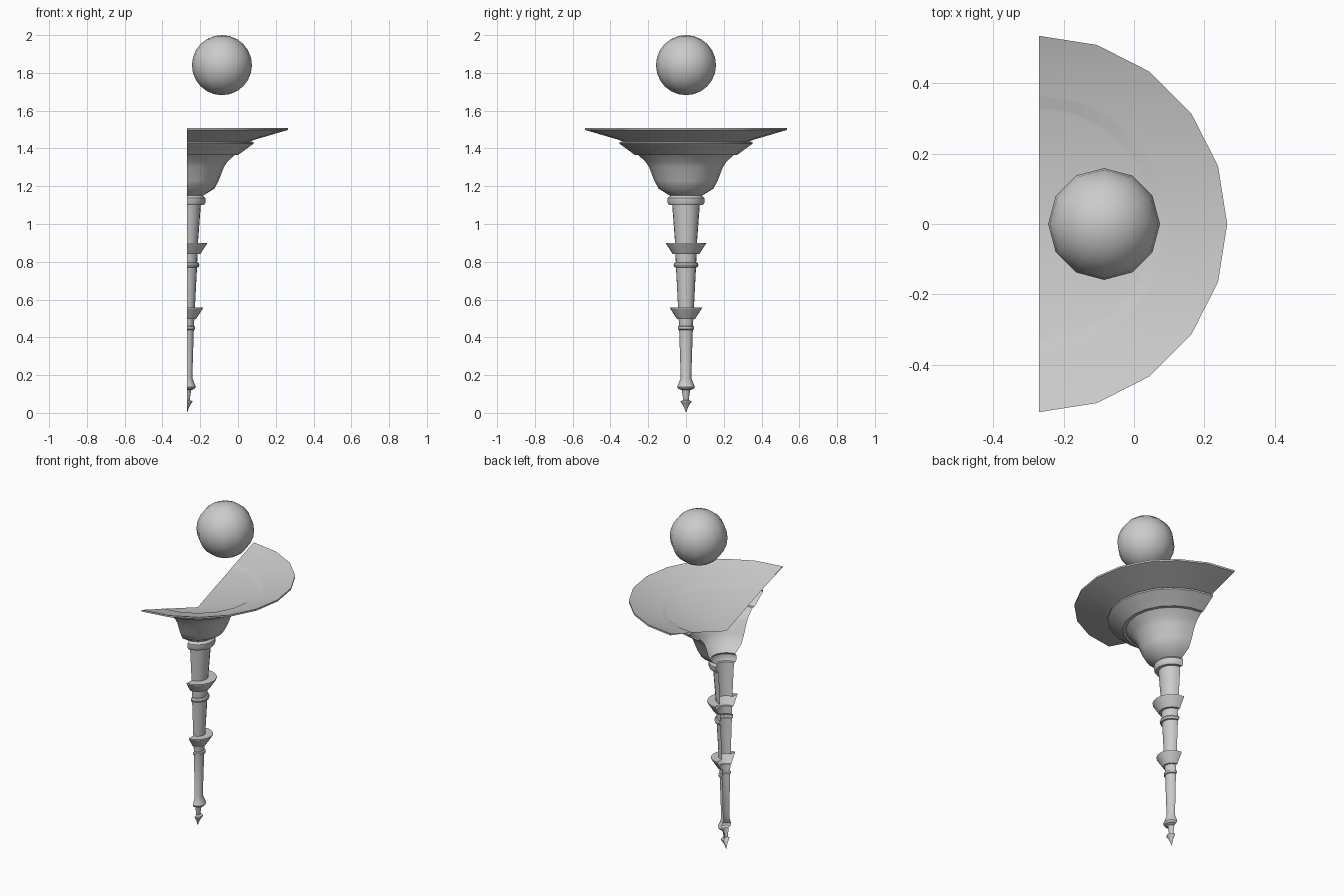
import bpy, bmesh, math

if "Cube" in bpy.data.objects:
    bpy.data.objects.remove(bpy.data.objects["Cube"])

AXIS_X = -0.27   # wall plane, axis of the half-turned body


def half_lathe(name, profile, steps=10):
    """Revolve (radius, z) points through the half circle facing +x; the wall side stays open."""
    bm = bmesh.new()
    verts = [bm.verts.new((0, -r, z)) for r, z in profile]
    edges = [bm.edges.new(pair) for pair in zip(verts, verts[1:])]
    bmesh.ops.spin(bm, geom=verts + edges, cent=(0, 0, 0), axis=(0, 0, 1),
                   angle=math.pi, steps=steps)
    bmesh.ops.remove_doubles(bm, verts=bm.verts, dist=1e-5)
    bmesh.ops.recalc_face_normals(bm, faces=bm.faces)
    # the lowest-to-highest shell should face away from the axis
    if sum(f.normal.x * f.calc_area() for f in bm.faces) < 0:
        bmesh.ops.reverse_faces(bm, faces=bm.faces)
    finish(name, bm, (AXIS_X, 0, 0))


def finish(name, bm, loc):
    mesh = bpy.data.meshes.new(name)
    bm.to_mesh(mesh)
    bm.free()
    ob = bpy.data.objects.new(name, mesh)
    ob.location = loc
    bpy.context.collection.objects.link(ob)
    bpy.ops.object.select_all(action='DESELECT')
    ob.select_set(True)
    bpy.context.view_layer.objects.active = ob
    bpy.ops.object.shade_smooth_by_angle(angle=math.radians(32))


# pointed finial and tapering stem with collars
half_lathe("stem", [
    (0, 0), (0.013, 0.035), (0.028, 0.057), (0.028, 0.063), (0.014, 0.068),
    (0.022, 0.12), (0.040, 0.127), (0.047, 0.138), (0.042, 0.15), (0.028, 0.185),
    (0.036, 0.44), (0.043, 0.443), (0.043, 0.457), (0.036, 0.46),
    (0.039, 0.497), (0.048, 0.497), (0.084, 0.553), (0.084, 0.558), (0.042, 0.558),
    (0.053, 0.77), (0.062, 0.772), (0.066, 0.783), (0.062, 0.794), (0.054, 0.796),
    (0.056, 0.84), (0.070, 0.84), (0.105, 0.895), (0.105, 0.90), (0.058, 0.90),
    (0.073, 1.10), (0.090, 1.10), (0.097, 1.112), (0.097, 1.137), (0.088, 1.147),
    (0.085, 1.15)])

# flared bowl, stepped lip, wide rim and conical dish inside
half_lathe("bowl", [
    (0.085, 1.15), (0.145, 1.187), (0.168, 1.23), (0.195, 1.30), (0.215, 1.33),
    (0.252, 1.365), (0.270, 1.365), (0.345, 1.42), (0.353, 1.425), (0.353, 1.434),
    (0.330, 1.438), (0.535, 1.498), (0.535, 1.508), (0, 1.32)])

# floating globe
bm = bmesh.new()
bmesh.ops.create_uvsphere(bm, u_segments=12, v_segments=12, radius=0.159)
finish("globe", bm, (-0.085, 0, 1.841))
